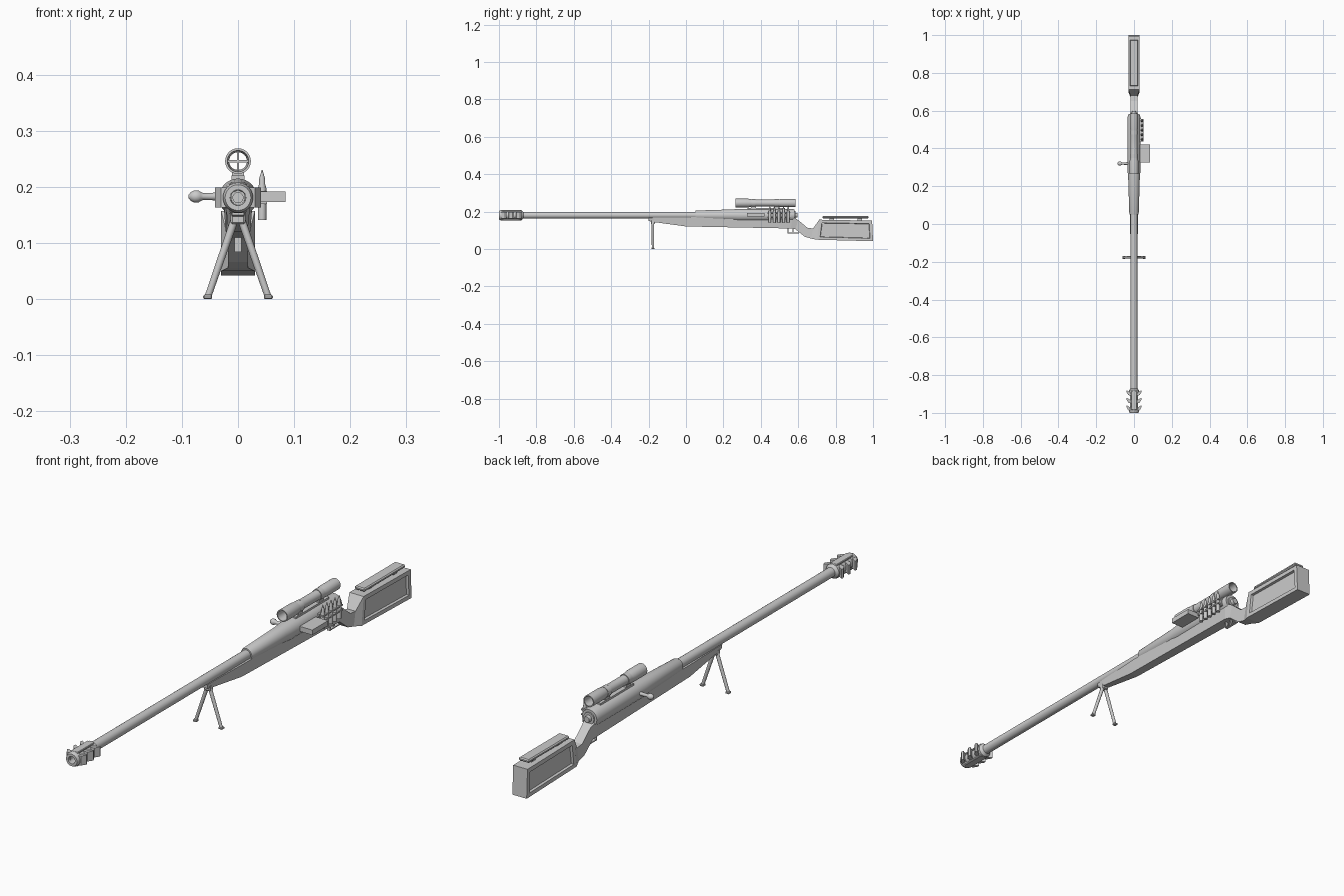
import bpy, bmesh, math
from mathutils import Vector

if "Cube" in bpy.data.objects:
    bpy.data.objects.remove(bpy.data.objects["Cube"])


def finish(name, bm, smooth=False):
    bmesh.ops.recalc_face_normals(bm, faces=bm.faces)
    me = bpy.data.meshes.new(name)
    bm.to_mesh(me)
    bm.free()
    ob = bpy.data.objects.new(name, me)
    bpy.context.collection.objects.link(ob)
    if smooth:
        bpy.ops.object.select_all(action='DESELECT')
        ob.select_set(True)
        bpy.context.view_layer.objects.active = ob
        bpy.ops.object.shade_smooth_by_angle(angle=math.radians(35))
    return ob


def lathe(name, prof, origin=(0, 0, 0), axis=(0, 1, 0), n=24, hollow=False):
    """Revolve (distance, radius) pairs round an axis; hollow closes the profile on itself."""
    q = Vector(axis).to_track_quat('Z', 'Y')
    bm = bmesh.new()
    rings = [[bm.verts.new(Vector(origin) + q @ Vector((r * math.cos(2 * math.pi * i / n),
              r * math.sin(2 * math.pi * i / n), t))) for i in range(n)] for t, r in prof]
    pairs = list(zip(rings, rings[1:]))
    if hollow:
        pairs.append((rings[-1], rings[0]))
    else:
        bm.faces.new(rings[0])
        bm.faces.new(rings[-1])
    for a, b in pairs:
        for i in range(n):
            j = (i + 1) % n
            bm.faces.new((a[i], a[j], b[j], b[i]))
    return finish(name, bm, True)


def box(name, x, y, z, bevel=0):
    bm = bmesh.new()
    bmesh.ops.create_cube(bm, size=1)
    for v in bm.verts:
        v.co = [(lo + hi) / 2 + c * (hi - lo) for c, (lo, hi) in zip(v.co, (x, y, z))]
    if bevel:
        bmesh.ops.bevel(bm, geom=bm.edges[:], offset=bevel, segments=1, affect='EDGES')
    return finish(name, bm)


def prism(name, pts, z0, z1):
    bm = bmesh.new()
    f = bm.faces.new([bm.verts.new((x, y, z0)) for x, y in pts])
    ext = bmesh.ops.extrude_face_region(bm, geom=[f])
    for v in ext['geom']:
        if isinstance(v, bmesh.types.BMVert):
            v.co.z = z1
    return finish(name, bm)


AX = 0.181  # bore height

# Stock: sections (bottom y, top y, bottom half width, top half width, bottom z, top z)
secs = [(-0.20, -0.20, .010, .013, .150, .166), (-0.17, -0.17, .012, .015, .144, .168),
        (0.0, 0.0, .017, .022, .121, .170), (0.56, 0.57, .021, .026, .110, .172),
        (0.585, 0.60, .018, .018, .106, .155), (0.635, 0.65, .018, .018, .066, .113),
        (0.67, 0.68, .018, .018, .056, .110), (0.70, 0.712, .030, .030, .050, .157),
        (1.0, 0.995, .030, .030, .042, .152)]
bm = bmesh.new()
rings = [[bm.verts.new(p) for p in ((-wb, yb, zb), (wb, yb, zb), (wt, yt, zt), (-wt, yt, zt))]
         for yb, yt, wb, wt, zb, zt in secs]
bm.faces.new(rings[0])
bm.faces.new(rings[-1])
panels = []
for a, b in zip(rings, rings[1:]):
    for i in range(4):
        j = (i + 1) % 4
        f = bm.faces.new((a[i], a[j], b[j], b[i]))
        if b is rings[-1] and i in (1, 3):
            panels.append(f)
bmesh.ops.recalc_face_normals(bm, faces=bm.faces)
# Recessed side panels of the butt
bmesh.ops.inset_individual(bm, faces=panels, thickness=0.022, depth=0)
bmesh.ops.inset_individual(bm, faces=panels, thickness=0.003, depth=-0.009)
finish("stock", bm)

# Cheek rest on two posts
box("cheek_rest", (-.022, .022), (.73, .975), (.164, .177), .004)
for y in (.78, .93):
    box("cheek_post", (-.009, .009), (y - .012, y + .012), (.145, .168))

# Barrel with an open bore
lathe("barrel", [(-.90, .018), (.10, .018), (.10, .009), (-.90, .009)], (0, 0, AX), hollow=True)

# Receiver, bolt cap
lathe("receiver", [(.05, .023), (.055, .025), (.25, .031), (.28, .034), (.565, .034), (.58, .031)],
      (0, 0, AX), n=32)
lathe("bolt_cap", [(.57, .022), (.585, .022), (.585, .013), (.597, .011)], (0, 0, AX))

# Muzzle brake: hollow body with swept baffles
lathe("muzzle_brake", [(-1, .023), (-.992, .027), (-.975, .027), (-.97, .022), (-.90, .022),
                       (-.895, .027), (-.88, .027), (-.87, .018), (-.87, .012), (-1, .014)],
      (0, 0, AX), hollow=True)
for z in (AX - .027, AX + .019):
    box("brake_plate", (-.015, .015), (-.985, -.885), (z, z + .008), .002)
for s in (-1, 1):
    for y in (-.99, -.95, -.91):
        prism("brake_baffle", [(s * .012, y), (s * .030, y + .004), (s * .041, y + .022),
                               (s * .038, y + .030), (s * .012, y + .014)], AX - .018, AX + .018)

# Scope: open tube, crosshair, turrets and mounts
SZ = .246
lathe("scope", [(.265, .023), (.335, .023), (.36, .018), (.49, .018), (.51, .022), (.585, .022),
                (.585, .018), (.50, .016), (.35, .016), (.265, .019)], (0, 0, SZ), hollow=True)
box("crosshair_vertical", (-.002, .002), (.30, .303), (SZ - .018, SZ + .018))
box("crosshair_horizontal", (-.018, .018), (.30, .303), (SZ - .002, SZ + .002))
box("scope_rail", (-.012, .012), (.33, .53), (.208, .220))
for y in (.36, .485):
    box("scope_mount", (-.011, .011), (y - .013, y + .013), (.215, .231))
    lathe("scope_ring", [(y - .011, .0205), (y + .011, .0205), (y + .011, .017), (y - .011, .017)],
          (0, 0, SZ), hollow=True)

# Bolt handle on the left
lathe("bolt_handle", [(.025, .0075), (.062, .006), (.066, .008), (.071, .011), (.078, .011),
                      (.084, .008), (.088, .003)], (0, .32, .183), (-1, 0, 0), 16)

# Side magazine on the right
box("magazine", (.02, .085), (.325, .42), (.173, .192))

# Spare cartridges in a side holder
box("cartridge_holder", (.028, .038), (.435, .56), (.165, .198))
for i in range(5):
    y = .448 + i * .0245
    lathe("cartridge", [(.141, .0075), (.198, .0075), (.205, .0055), (.214, .0055), (.230, .0008)],
          (.043, y, 0), (0, 0, 1), 12)
for z in (.170, .188):
    box("cartridge_strap", (.035, .0515), (.437, .557), (z, z + .005))

# Trigger and guard
box("guard_front", (-.006, .006), (.543, .547), (.086, .115))
box("guard_bottom", (-.006, .006), (.543, .605), (.084, .088))
box("trigger", (-.003, .003), (.570, .576), (.090, .115))

# Bipod
box("bipod_mount", (-.013, .013), (-.188, -.166), (.134, .156), .003)
for s in (-1, 1):
    a, b = Vector((s * .005, -.177, .145)), Vector((s * .053, -.177, .006))
    lathe("bipod_leg", [(0, .007), ((b - a).length, .006)], a, b - a, 12)
    box("bipod_foot", (s * .054 - .008, s * .054 + .008), (-.185, -.169), (0, .008), .002)
